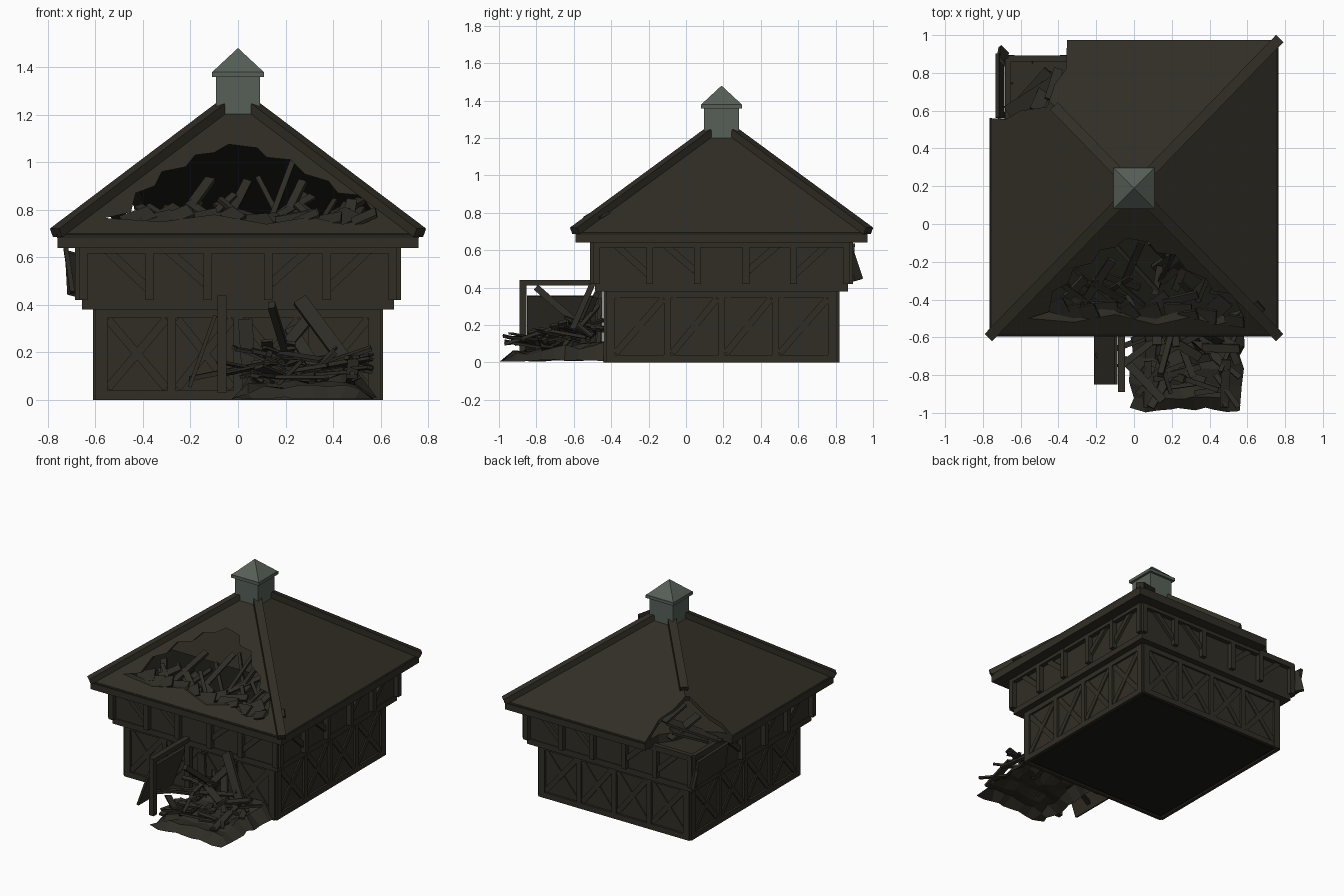
import bpy, bmesh, random
from math import pi
from mathutils import Vector, Matrix

if "Cube" in bpy.data.objects:
    bpy.data.objects.remove(bpy.data.objects["Cube"])

random.seed(7)
R = random.uniform
CY = 0.19   # depth of the building's middle


def material(name, col):
    m = bpy.data.materials.new(name)
    m.use_nodes = True
    m.diffuse_color = (*col, 1)
    m.node_tree.nodes["Principled BSDF"].inputs["Base Color"].default_value = (*col, 1)
    return m


WOOD = material("dark olive wood", (0.030, 0.027, 0.018))
DARK = material("dark interior", (0.010, 0.010, 0.007))
METAL = material("grey green metal", (0.094, 0.115, 0.096))
DEBRIS = material("broken wood", (0.027, 0.025, 0.018))


def make(name, bm, *mats):
    bmesh.ops.recalc_face_normals(bm, faces=bm.faces)
    me = bpy.data.meshes.new(name)
    bm.to_mesh(me)
    bm.free()
    for m in mats:
        me.materials.append(m)
    ob = bpy.data.objects.new(name, me)
    bpy.context.collection.objects.link(ob)
    return ob


def box(bm, hx, hy, z0, z1, x=0, y=CY):
    mat = Matrix.Translation((x, y, (z0 + z1) / 2)) @ Matrix.Diagonal((2 * hx, 2 * hy, z1 - z0, 1))
    bmesh.ops.create_cube(bm, size=1, matrix=mat)


def beam(bm, a, b, w, t, n=(0, 0, 1)):
    """Bar from a to b, w wide, t thick along n."""
    a, b = Vector(a), Vector(b)
    x = (b - a).normalized()
    y = Vector(n).cross(x).normalized()
    z = x.cross(y)
    rot = Matrix((x, y, z)).transposed().to_4x4()
    mat = Matrix.Translation((a + b) / 2) @ rot @ Matrix.Diagonal(((b - a).length, w, t, 1))
    bmesh.ops.create_cube(bm, size=1, matrix=mat)


def wall_beam(bm, k, hx, hy, p, q, w, t):
    """Bar on wall k; p and q are (fraction along wall, height)."""
    sx, sy = ((0, -1), (1, 0), (0, 1), (-1, 0))[k]

    def pt(u, z):
        return (sx * hx - sy * u * hx, CY + sy * hy + sx * u * hy, z)
    beam(bm, pt(*p), pt(*q), w, t, (sx, sy, 0))


def prism(outline, axis, lo, hi):
    """Solid from a 2D outline, extruded along y or z."""
    bm = bmesh.new()
    vs = [bm.verts.new((u, lo, v) if axis == 'y' else (u, v, lo)) for u, v in outline]
    f = bm.faces.new(vs)
    ext = bmesh.ops.extrude_face_region(bm, geom=[f])["geom"]
    step = Vector((0, hi - lo, 0) if axis == 'y' else (0, 0, hi - lo))
    bmesh.ops.translate(bm, verts=[g for g in ext if isinstance(g, bmesh.types.BMVert)], vec=step)
    ob = make("cutter", bm, WOOD)
    ob.hide_render = True
    return ob


def cut(ob, cutter):
    m = ob.modifiers.new("cut", 'BOOLEAN')
    m.operation, m.solver, m.object = 'DIFFERENCE', 'EXACT', cutter


def bake(ob):
    bpy.context.view_layer.update()
    dg = bpy.context.evaluated_depsgraph_get()
    me = bpy.data.meshes.new_from_object(ob.evaluated_get(dg))
    ob.modifiers.clear()
    ob.data = me


# Lower storey: walls, underside, timber frame with crossed braces
bm = bmesh.new()
box(bm, 0.595, 0.615, 0.01, 0.38)
make("lower_walls", bm, WOOD)
bm = bmesh.new()
box(bm, 0.57, 0.59, 0.004, 0.011)
make("underside", bm, DARK)
bm = bmesh.new()
posts = (-0.96, -0.467, 0, 0.467, 0.96)
for k in range(4):
    for z in (0.02, 0.365):
        wall_beam(bm, k, 0.598, 0.618, (-1, z), (1, z), 0.04, 0.024)
    for u in posts:
        wall_beam(bm, k, 0.598, 0.618, (u, 0), (u, 0.38), 0.05 if abs(u) > 0.9 else 0.036, 0.025)
    for u, v in zip(posts, posts[1:]):
        u, v = u + 0.04, v - 0.04
        wall_beam(bm, k, 0.595, 0.615, (u, 0.05), (v, 0.34), 0.035, 0.018)
        wall_beam(bm, k, 0.595, 0.615, (u, 0.34), (v, 0.05), 0.035, 0.014)
make("lower_timber_frame", bm, WOOD)

# Upper storey: overhanging walls, posts and slanted braces
bm = bmesh.new()
box(bm, 0.65, 0.67, 0.38, 0.64)
make("upper_walls", bm, WOOD)
bm = bmesh.new()
box(bm, 0.656, 0.676, 0.38, 0.42)
for k in range(4):
    wall_beam(bm, k, 0.667, 0.686, (-1, 0.635), (1, 0.635), 0.04, 0.034)
    for s in (-1, 1):
        for u in (0.19, 0.56, 0.975):
            wall_beam(bm, k, 0.667, 0.686, (s * u, 0.42), (s * u, 0.64), 0.036, 0.036)
        wall_beam(bm, k, 0.655, 0.675, (s * 0.58, 0.47), (s * 0.84, 0.63), 0.036, 0.03)
        wall_beam(bm, k, 0.655, 0.675, (s * 0.21, 0.49), (s * 0.45, 0.63), 0.036, 0.03)
make("upper_timber_frame", bm, WOOD)

# Eaves and hollow hipped roof
bm = bmesh.new()
box(bm, 0.76, 0.78, 0.64, 0.70)
eaves = make("eaves", bm, WOOD)
bm = bmesh.new()
tip = bm.verts.new((0, CY, 1.27))
rim = [bm.verts.new((x * 0.765, CY + y * 0.785, 0.695)) for x, y in ((-1, -1), (1, -1), (1, 1), (-1, 1))]
for i in range(4):
    bm.faces.new((rim[i], rim[(i + 1) % 4], tip))
roof = make("roof", bm, WOOD, DARK)
sol = roof.modifiers.new("shell", 'SOLIDIFY')
sol.thickness, sol.offset, sol.material_offset = 0.028, -1, 1

# Jagged roof hole at the front and missing corner at the back
hole = prism([(-0.56, 0.765), (-0.45, 0.79), (-0.43, 0.87), (-0.35, 0.90), (-0.32, 0.96), (-0.22, 0.98),
              (-0.18, 1.03), (-0.10, 1.04), (-0.04, 1.075), (0.08, 1.06), (0.12, 1.02), (0.22, 1.01),
              (0.28, 0.95), (0.38, 0.92), (0.42, 0.87), (0.52, 0.86), (0.58, 0.77), (0.44, 0.74),
              (0.30, 0.77), (0.12, 0.74), (-0.10, 0.78), (-0.32, 0.75)], 'y', -0.75, 0.15)
corner = prism([(-0.9, 0.57), (-0.68, 0.555), (-0.6, 0.60), (-0.46, 0.62), (-0.42, 0.74),
                (-0.36, 0.82), (-0.35, 1.1), (-0.9, 1.1)], 'z', 0.5, 1.4)
cut(roof, hole)
cut(roof, corner)
cut(eaves, corner)
bake(roof)
bake(eaves)
for c in (hole, corner):
    bpy.data.objects.remove(c)

# Attic floor
bm = bmesh.new()
box(bm, 0.64, 0.30, 0.695, 0.705, 0, -0.2)
make("attic_floor", bm, DARK)

# Hip caps, one snapped short
bm = bmesh.new()
for x, y in ((-1, -1), (1, -1), (1, 1), (-1, 1)):
    start = Vector((x * 0.765, CY + y * 0.785, 0.703))
    end = Vector((x * 0.07, CY + y * 0.07, 1.228))
    if (x, y) == (-1, 1):
        start = start.lerp(end, 0.5)
    beam(bm, start, end, 0.055, 0.04)
make("hip_caps", bm, WOOD)

# Cupola
bm = bmesh.new()
box(bm, 0.093, 0.093, 1.20, 1.36)
box(bm, 0.11, 0.11, 1.358, 1.38)
bmesh.ops.create_cone(bm, cap_ends=True, segments=4, radius1=0.152, radius2=0, depth=0.10,
                      matrix=Matrix.Translation((0, CY, 1.43)) @ Matrix.Rotation(pi / 4, 4, 'Z'))
make("cupola", bm, METAL)

# Broken boards at the open corner
bm = bmesh.new()
beam(bm, (-0.71, 0.56, 0.55), (-0.71, 0.90, 0.54), 0.19, 0.02, (1, 0, 0.15))
beam(bm, (-0.70, 0.86, 0.62), (-0.69, 0.92, 0.44), 0.06, 0.02, (1, 1, 0))
beam(bm, (-0.66, 0.58, 0.66), (-0.38, 0.76, 0.78), 0.10, 0.015)
beam(bm, (-0.60, 0.62, 0.65), (-0.44, 0.80, 0.74), 0.09, 0.015)
beam(bm, (-0.52, 0.60, 0.80), (-0.43, 0.80, 0.68), 0.07, 0.015)
beam(bm, (-0.45, 0.66, 0.88), (-0.40, 0.82, 0.80), 0.05, 0.015)
make("corner_broken_boards", bm, DEBRIS)

# Snapped rafters and roof boards in the hole
bm = bmesh.new()
for i in range(30):
    x, y = R(-0.38, 0.5), R(-0.46, -0.2)
    y2 = min(-0.1, y + R(0.05, 0.25))
    top = 0.70 + (y2 + 0.59) * 0.744
    x2 = max(-0.42, min(0.52, x + R(-0.25, 0.25)))
    beam(bm, (x, y, R(0.71, 0.76)), (x2, y2, R(0.74, max(0.76, top - 0.03))),
         R(0.02, 0.045), R(0.012, 0.025), (R(-0.3, 0.3), -0.6, 1))
for i in range(14):
    x, y = -0.48 + i * 0.08, R(-0.51, -0.45)
    beam(bm, (x, y, 0.745), (x + R(0.08, 0.16), y + R(-0.02, 0.08), R(0.75, 0.80)),
         R(0.05, 0.10), 0.014, (0, -0.6, 1))
make("roof_debris", bm, DEBRIS)

# Rubble mound with uneven edges
bm = bmesh.new()
bmesh.ops.create_grid(bm, x_segments=9, y_segments=8, size=0.5)
for v in bm.verts:
    t = v.co.y + 0.5
    edge = abs(v.co.x) > 0.49 or t < 0.01
    x = 0.28 + v.co.x * 0.58 + R(-0.018, 0.018)
    y = -0.985 + t * 0.56 + R(-0.015, 0.015)
    v.co = (x, max(-1, y), R(0.003, 0.015) if edge else 0.02 + t * 0.05 + R(0, 0.045))
make("rubble_mound", bm, DEBRIS)

# Fallen planks on the mound
bm = bmesh.new()
for i in range(46):
    x, y = R(0.03, 0.52), R(-0.90, -0.48)
    a, ln = R(-1, 1), R(0.07, 0.16)
    z = 0.07 + (y + 0.95) * 0.22 + R(0, 0.05)
    d = Vector((a, R(-0.9, 0.9), R(-0.22, 0.22))).normalized() * ln
    p, q = Vector((x, y, z)) - d, Vector((x, y, z)) + d
    for e in (p, q):
        e.x, e.y, e.z = max(-0.2, min(0.56, e.x)), max(-0.97, min(-0.44, e.y)), max(0.03, e.z)
    if (q - p).length > 0.05:
        beam(bm, p, q, R(0.02, 0.05), R(0.01, 0.018), (R(-0.3, 0.3), R(-0.3, 0.3), 1))
make("fallen_planks", bm, DEBRIS)

# Large leaning timbers
bm = bmesh.new()
beam(bm, (0.46, -0.62, 0.15), (0.26, -0.50, 0.42), 0.06, 0.03, (0, -1, 0.4))
beam(bm, (0.08, -0.60, 0.08), (0.31, -0.48, 0.36), 0.045, 0.03, (0, -1, 0.4))
beam(bm, (0.14, -0.80, 0.40), (0.22, -0.50, 0.14), 0.035, 0.03, (1, 0, 0))
beam(bm, (0.36, -0.66, 0.08), (0.22, -0.47, 0.30), 0.05, 0.02, (0, -1, 0.4))
beam(bm, (0.05, -0.47, 0.05), (0.03, -0.46, 0.34), 0.06, 0.02, (0, 1, 0))
beam(bm, (-0.2, -0.70, 0.09), (0.2, -0.55, 0.17), 0.03, 0.02)
make("leaning_timbers", bm, DEBRIS)

# Door frame standing out from the front, with a slanted door leaf
bm = bmesh.new()
box(bm, 0.019, 0.019, 0.03, 0.44, -0.067, -0.871)
box(bm, 0.019, 0.215, 0.41, 0.44, -0.067, -0.66)
box(bm, 0.019, 0.019, 0.03, 0.44, -0.067, -0.465)
make("door_frame", bm, WOOD)
bm = bmesh.new()
beam(bm, (-0.15, -0.85, 0.205), (-0.15, -0.46, 0.205), 0.32, 0.016, (1, 0, -0.36))
make("door_leaf", bm, WOOD)
